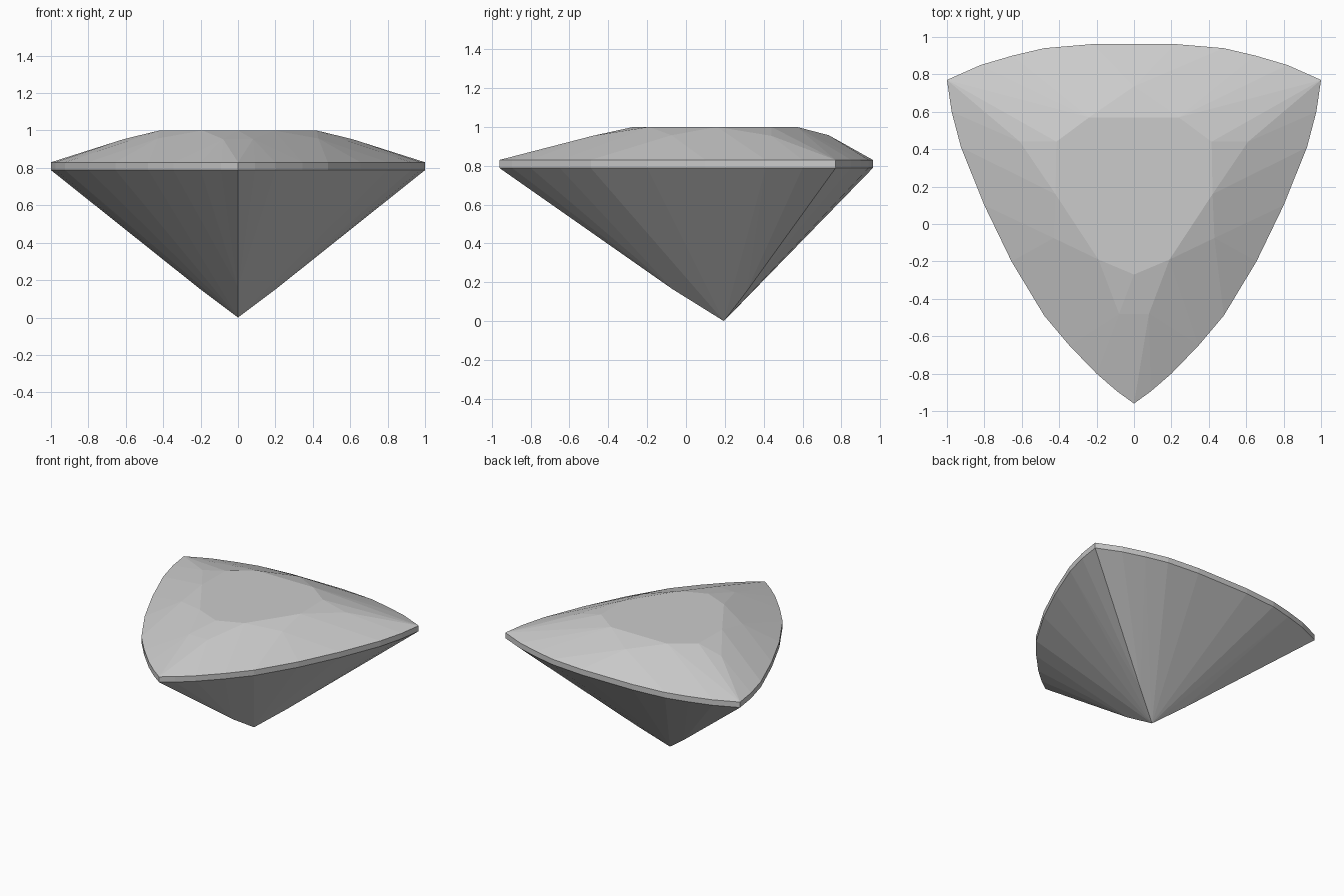
import bpy, bmesh, math

if "Cube" in bpy.data.objects:
    bpy.data.objects.remove(bpy.data.objects["Cube"])

def mirrored(points):
    """Half-plan points plus their reflection across x = 0."""
    return points + [(-x, y) for x, y in points if x > 0]

# Plan outline of the girdle (right half), corners at top right and bottom
outline = mirrored([(0.22, 0.962), (0.48, 0.94), (0.65, 0.90), (0.82, 0.85), (1.0, 0.77),
                    (0.975, 0.60), (0.925, 0.41), (0.80, 0.10), (0.655, -0.20),
                    (0.48, -0.49), (0.345, -0.65), (0.20, -0.80), (0.09, -0.895), (0, -0.96)])
# Flat table on top
table = mirrored([(0.24, 0.57), (0.415, 0.44), (0.42, 0.16), (0.19, -0.19), (0, -0.27)])
# Crown facet junctions: beside the corners, and one per side
corner_mids = mirrored([(0.61, 0.44), (0.41, 0.595), (0.08, -0.48)])
side_mids = mirrored([(0, 0.735), (0.43, -0.075)])
# Lower facet junctions near the point
lower = [(0.20, 0.31, 0.15), (-0.20, 0.31, 0.15), (0, -0.07, 0.165)]

# Every facet follows from the convex hull of the junctions
bm = bmesh.new()
for ring, z in ((outline, 0.83), (outline, 0.788), (table, 1.0),
                (corner_mids, 0.954), (side_mids, 0.957)):
    for x, y in ring:
        bm.verts.new((x, y, z))
for co in lower + [(0, 0.195, 0)]:
    bm.verts.new(co)
hull = bmesh.ops.convex_hull(bm, input=bm.verts)
bmesh.ops.delete(bm, geom=list({v for v in hull["geom_interior"] + hull["geom_unused"]
                                if isinstance(v, bmesh.types.BMVert)}), context='VERTS')
bmesh.ops.dissolve_limit(bm, angle_limit=math.radians(0.5), verts=bm.verts, edges=bm.edges)
bmesh.ops.recalc_face_normals(bm, faces=bm.faces)

mesh = bpy.data.meshes.new("trilliant_gem")
bm.to_mesh(mesh)
bm.free()
bpy.context.collection.objects.link(bpy.data.objects.new("trilliant_gem", mesh))
